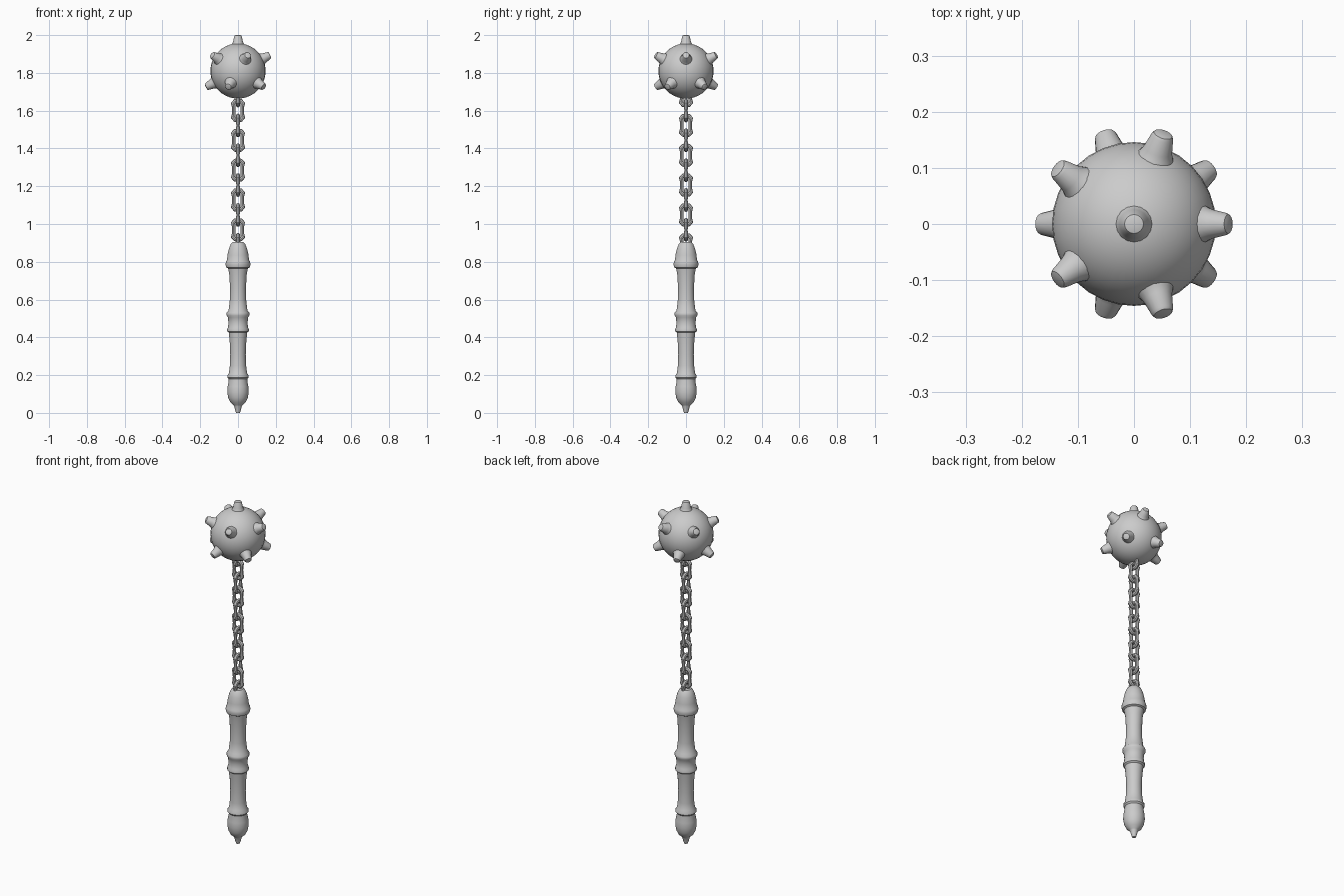
import bpy
import bmesh
from math import sin, cos, pi, radians, atan2, atan
from mathutils import Vector

cube = bpy.data.objects.get("Cube")
if cube:
    bpy.data.objects.remove(cube, do_unlink=True)


def add_object(name, mesh):
    obj = bpy.data.objects.new(name, mesh)
    bpy.context.collection.objects.link(obj)
    return obj


def smooth(obj, angle=40):
    bpy.ops.object.select_all(action="DESELECT")
    obj.select_set(True)
    bpy.context.view_layer.objects.active = obj
    bpy.ops.object.shade_smooth_by_angle(angle=radians(angle))


def finish(bm, name):
    bmesh.ops.recalc_face_normals(bm, faces=bm.faces)
    mesh = bpy.data.meshes.new(name)
    bm.to_mesh(mesh)
    bm.free()
    return mesh


def bridge(bm, a, b):
    n = len(a)
    for i in range(n):
        j = (i + 1) % n
        bm.faces.new((a[i], a[j], b[j], b[i]))


def lathe(name, profile, sides):
    """Revolve (radius, height) points about z and cap both ends."""
    bm = bmesh.new()
    rings = [[bm.verts.new((r * cos(2 * pi * i / sides), r * sin(2 * pi * i / sides), z))
              for i in range(sides)] for r, z in profile]
    for a, b in zip(rings, rings[1:]):
        bridge(bm, a, b)
    bm.faces.new(rings[0])
    bm.faces.new(rings[-1])
    return finish(bm, name)


def link_mesh(name, quarter, sides=8):
    """Sweep a round section around a loop mirrored from (x, z, radius) points."""
    right = [(x, -z, r) for x, z, r in quarter[:0:-1]] + quarter
    path = right + [(-x, z, r) for x, z, r in right[-2:0:-1]]
    bm = bmesh.new()
    rings = []
    for i, (x, z, r) in enumerate(path):
        before, after = path[i - 1], path[(i + 1) % len(path)]
        out = Vector((after[1] - before[1], 0, before[0] - after[0])).normalized()
        rings.append([bm.verts.new(Vector((x, 0, z)) + out * r * cos(2 * pi * k / sides)
                                   + Vector((0, r * sin(2 * pi * k / sides), 0)))
                      for k in range(sides)])
    for i, ring in enumerate(rings):
        bridge(bm, ring, rings[(i + 1) % len(rings)])
    return finish(bm, name)


# Turned handle: pommel tip, bulb, grips, centre collar and top cap
handle_profile = [
    (0.010, 0.01), (0.016, 0.018), (0.020, 0.035), (0.024, 0.042),
    (0.040, 0.055), (0.052, 0.08), (0.057, 0.11), (0.055, 0.14),
    (0.049, 0.17), (0.049, 0.18), (0.056, 0.188), (0.056, 0.198),
    (0.048, 0.21), (0.043, 0.25), (0.041, 0.31), (0.044, 0.38),
    (0.049, 0.425), (0.057, 0.432), (0.057, 0.445), (0.052, 0.455),
    (0.051, 0.48), (0.053, 0.505), (0.060, 0.515), (0.060, 0.53),
    (0.050, 0.542), (0.043, 0.60), (0.042, 0.66), (0.046, 0.73),
    (0.052, 0.765), (0.062, 0.77), (0.066, 0.785), (0.064, 0.80),
    (0.058, 0.81), (0.056, 0.835), (0.048, 0.87), (0.038, 0.895),
    (0.028, 0.905),
]
handle_profile[0] = (0.010, 0.0)
smooth(add_object("handle", lathe("handle", handle_profile, 32)))

# Chain of interlocking links, alternate ones turned a quarter
link = link_mesh("chain_link", [
    (0.023, 0.0, 0.009), (0.023, 0.022, 0.010), (0.026, 0.037, 0.012),
    (0.015, 0.050, 0.011), (0.0, 0.052, 0.011)])
for i in range(11):
    obj = add_object(f"chain_link_{i + 1}", link)
    obj.location.z = 0.89 + 0.079 * i
    obj.rotation_euler.z = pi / 2 if i % 2 == 0 else 0
smooth(obj)

# Ball
BALL_Z = 1.81
bm = bmesh.new()
bmesh.ops.create_uvsphere(bm, u_segments=32, v_segments=20, radius=0.146)
ball = add_object("ball", finish(bm, "ball"))
ball.location.z = BALL_Z
smooth(ball)

# Blunt studs: one on top and two staggered rings of five
stud = lathe("stud", [(0.036, 0.135), (0.030, 0.146), (0.026, 0.156), (0.020, 0.183),
                      (0.017, 0.188), (0.010, 0.19)], 16)
tilt = atan(0.5)
directions = [Vector((0, 0, 1))]
for k in range(10):
    lift = tilt if k % 2 == 0 else -tilt
    turn = k * pi / 5
    directions.append(Vector((cos(turn) * cos(lift), sin(turn) * cos(lift), sin(lift))))
for i, d in enumerate(directions):
    obj = add_object(f"stud_{i + 1}", stud)
    obj.location.z = BALL_Z
    obj.rotation_euler = d.to_track_quat("Z", "Y").to_euler()
smooth(obj)
